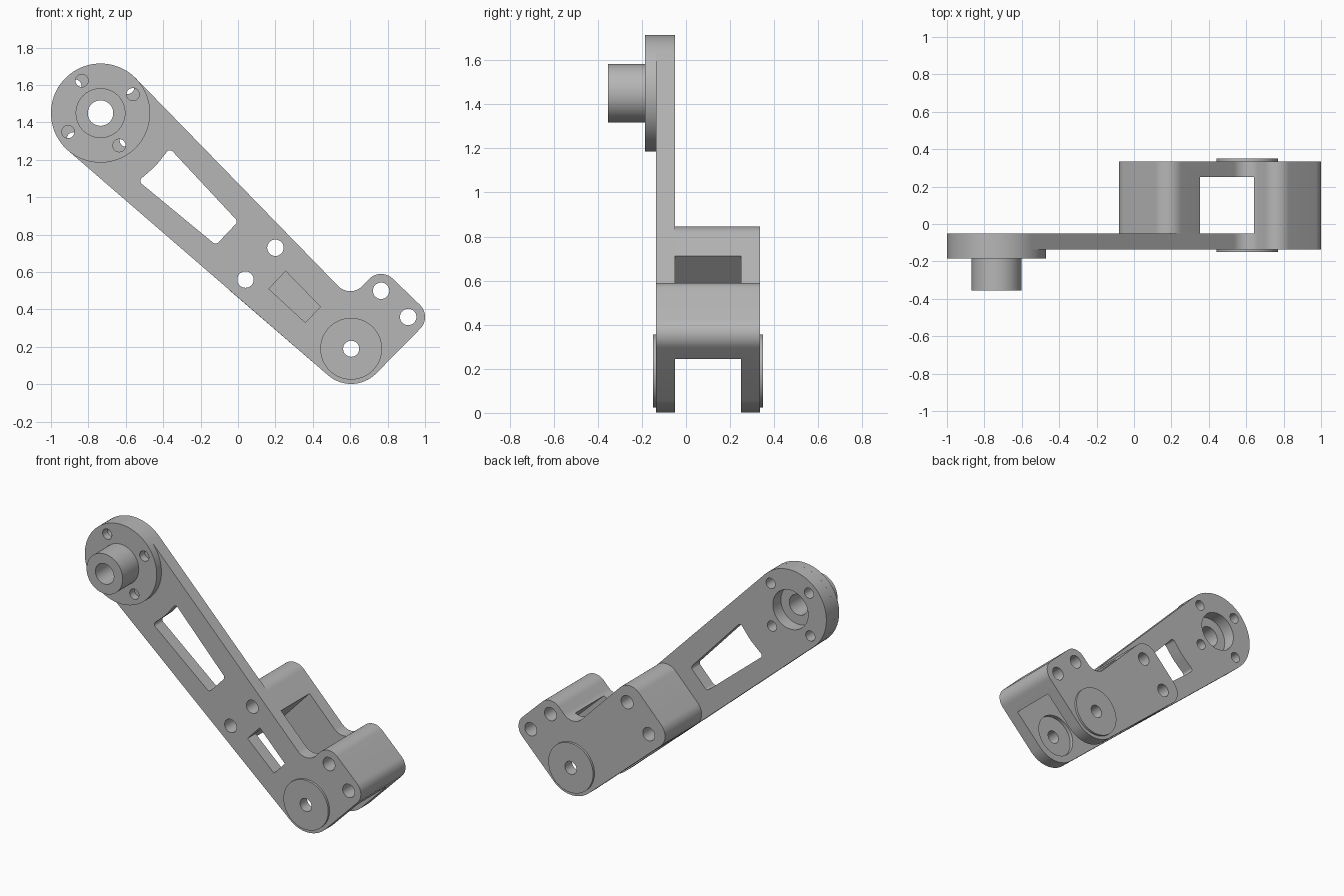
import bpy, bmesh, math
from mathutils import Vector

old = bpy.data.objects.get("Cube")
if old:
    bpy.data.objects.remove(old, do_unlink=True)

grey = bpy.data.materials.new("plain grey")
grey.use_nodes = True
COLOUR = (0.47, 0.47, 0.47, 1)
grey.diffuse_color = COLOUR
grey.node_tree.nodes["Principled BSDF"].inputs["Base Color"].default_value = COLOUR


def circle(c, r, n=64):
    return [(c[0] + r * math.cos(math.tau * i / n), c[1] + r * math.sin(math.tau * i / n))
            for i in range(n)]


def belt(discs):
    """Counter-clockwise outline tangent to discs (x, z, r); negative r is a concave arc."""
    normals = []
    for a, b in zip(discs, discs[1:] + discs[:1]):
        d = Vector((b[0] - a[0], b[1] - a[1]))
        normals.append(math.atan2(d.y, d.x) - math.acos((a[2] - b[2]) / d.length))
    pts = []
    for i, (x, z, r) in enumerate(discs):
        start = normals[i - 1]
        sweep = (normals[i] - start) % math.tau
        if r < 0:
            sweep -= math.tau
        steps = max(3, int(abs(sweep) / 0.1))
        for k in range(steps + 1):
            t = start + sweep * k / steps
            pts.append((x + r * math.cos(t), z + r * math.sin(t)))
    return pts


def prism(name, pts, y0, y1):
    bm = bmesh.new()
    face = bm.faces.new([bm.verts.new((x, y0, z)) for x, z in pts])
    moved = bmesh.ops.extrude_face_region(bm, geom=[face])["geom"]
    bmesh.ops.translate(bm, vec=(0, y1 - y0, 0),
                        verts=[v for v in moved if isinstance(v, bmesh.types.BMVert)])
    bmesh.ops.recalc_face_normals(bm, faces=bm.faces)
    mesh = bpy.data.meshes.new(name)
    bm.to_mesh(mesh)
    bm.free()
    mesh.materials.append(grey)
    ob = bpy.data.objects.new(name, mesh)
    bpy.context.collection.objects.link(ob)
    return ob


def cut(ob, pts, y0=-1, y1=1):
    cutter = prism("cutter", pts, y0, y1)
    cutter.hide_render = True
    mod = ob.modifiers.new("cut", "BOOLEAN")
    mod.operation = "DIFFERENCE"
    mod.solver = "EXACT"
    mod.object = cutter
    bpy.context.view_layer.objects.active = ob
    bpy.ops.object.modifier_apply(modifier=mod.name)
    bpy.data.objects.remove(cutter, do_unlink=True)


# Key centres and the directions along and across the arm
hub = Vector((-0.735, 1.45))
pivot = Vector((0.605, 0.19))
along = (pivot - hub).normalized()
across = Vector((-along.y, along.x))
FRONT, MID, INNER, BACK = -0.135, -0.05, 0.25, 0.335

ear = [(*pivot, 0.188), (0.91, 0.36, 0.09), (0.765, 0.5, 0.09), (0.6, 0.588, -0.09)]
screws = [(0.2, 0.73), (0.04, 0.56), (0.765, 0.5), (0.91, 0.36)]


def ring(first_angle):
    return [(hub.x + 0.2 * math.cos(math.radians(first_angle + 90 * i)),
             hub.y + 0.2 * math.sin(math.radians(first_angle + 90 * i))) for i in range(4)]


# Long front arm with its window, slot and seats
arm = prism("arm_plate", belt([(*hub, 0.265)] + ear), FRONT, MID)
cut(arm, belt([(*hub, -0.407), (-0.502, 1.087, 0.02), (-0.12, 0.772, 0.02),
               (-0.027, 0.87, 0.02), (-0.364, 1.231, 0.02)]))
cut(arm, [(0.165, 0.51), (0.36, 0.33), (0.44, 0.415), (0.255, 0.605)])
cut(arm, circle(hub, 0.13))
cut(arm, circle(pivot, 0.14), MID - 0.025, 1)
for c in ring(43):
    cut(arm, circle(c, 0.034, 32))

# Rear bracket: two spacer blocks and the back plate around an open pocket
bracket = prism("rear_bracket", belt([(0.018, 0.577, 0.098)] + ear + [(0.182, 0.747, 0.098)]),
                MID, BACK)
corners = [(-0.542, -1), (1, -1), (1, 0.256), (-0.542, 0.256)]
cut(bracket, [tuple(pivot + along * a + across * b) for a, b in corners], -1, INNER)
cut(bracket, circle(pivot, 0.14), 0, INNER + 0.025)

# Raised washers on both sides of the pivot
washers = [prism("front_pivot_pad", circle(pivot, 0.165), FRONT - 0.015, FRONT),
           prism("back_pivot_pad", circle(pivot, 0.165), BACK, BACK + 0.015)]

# Hub flange and shaft
flange = prism("hub_flange", circle(hub, 0.265, 96), -0.185, FRONT)
shaft = prism("hub_shaft", circle(hub, 0.133), -0.355, -0.185)
for c in ring(30):
    cut(flange, circle(c, 0.034, 32))
for ob in (flange, shaft):
    cut(ob, circle(hub, 0.068))

# Through holes for the screws and the axle
for ob in (arm, bracket):
    for c in screws:
        cut(ob, circle(c, 0.044, 32))
for ob in [arm, bracket] + washers:
    cut(ob, circle(pivot, 0.043, 32))

bpy.ops.object.select_all(action="DESELECT")
for ob in [arm, bracket, flange, shaft] + washers:
    ob.select_set(True)
bpy.context.view_layer.objects.active = arm
bpy.ops.object.shade_smooth_by_angle(angle=math.radians(30))
